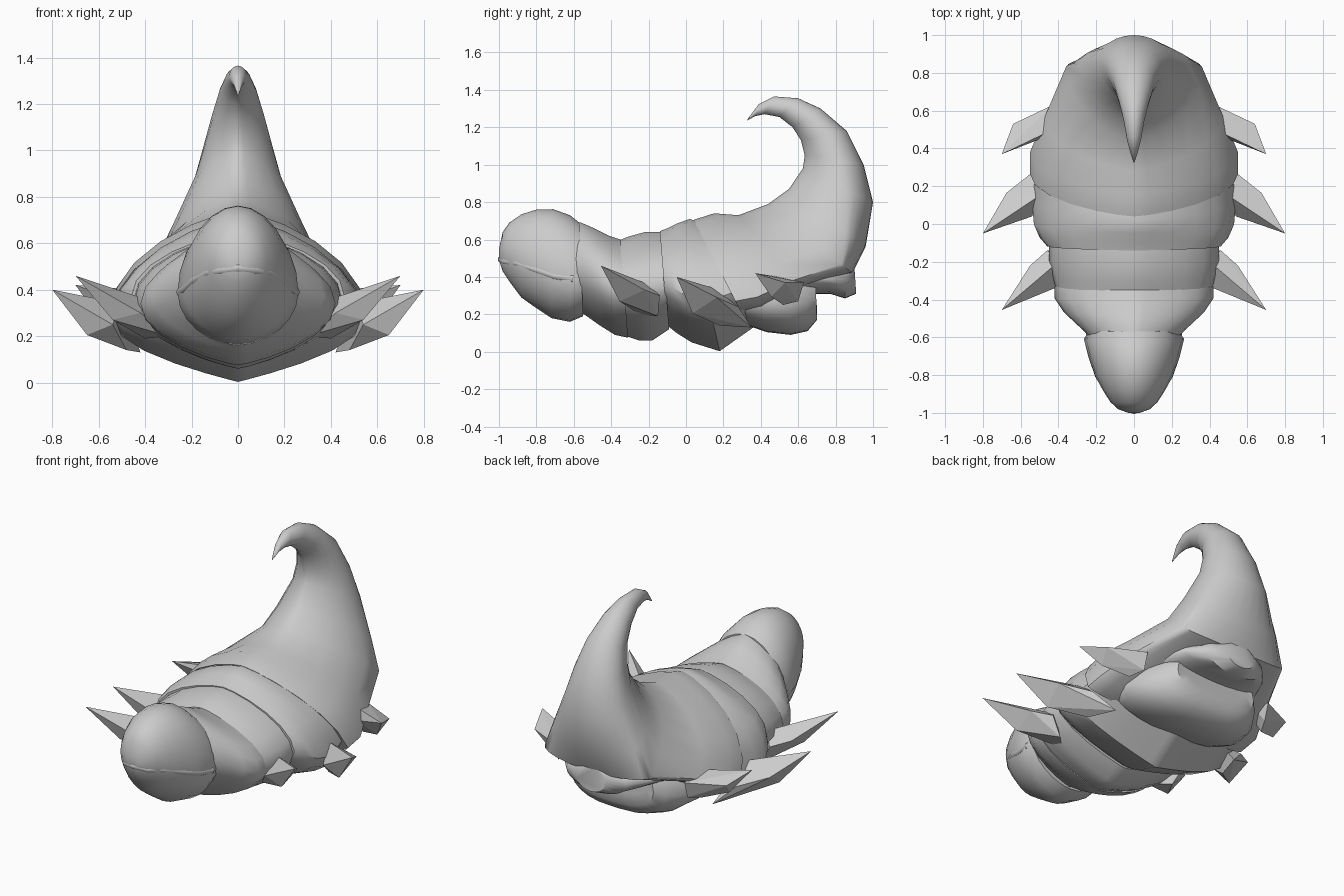
import bpy
import bmesh
from math import sin, cos, pi, radians, copysign
from mathutils import Vector

default = bpy.data.objects.get("Cube")
if default:
    bpy.data.objects.remove(default, do_unlink=True)

# One plain clay colour for everything
CLAY = (0.6, 0.6, 0.6, 1)
clay = bpy.data.materials.new("clay_grey")
clay.use_nodes = True
clay.diffuse_color = CLAY
shader = next(n for n in clay.node_tree.nodes if n.type == "BSDF_PRINCIPLED")
shader.inputs["Base Color"].default_value = CLAY
shader.inputs["Roughness"].default_value = 0.8


def finish(bm, name, angle):
    """Turn a bmesh into a shaded object."""
    bmesh.ops.recalc_face_normals(bm, faces=bm.faces[:])
    mesh = bpy.data.meshes.new(name)
    bm.to_mesh(mesh)
    bm.free()
    mesh.materials.append(clay)
    obj = bpy.data.objects.new(name, mesh)
    bpy.context.collection.objects.link(obj)
    if angle:
        bpy.ops.object.select_all(action="DESELECT")
        obj.select_set(True)
        bpy.context.view_layer.objects.active = obj
        bpy.ops.object.shade_smooth_by_angle(angle=radians(angle))


def loft(name, rings, upper=1.0, lower=1.0, sides=24, angle=40):
    """Skin tilted rings: top y, top z, bottom y, bottom z, half width, widest fraction.
    The upper and lower powers make each half fuller (small) or more pointed (large)."""
    bm = bmesh.new()
    loops = []
    for ty, tz, by, bz, width, widest in rings:
        top, bottom = Vector((0, ty, tz)), Vector((0, by, bz))
        loop = []
        for i in range(sides):
            a = 2 * pi * i / sides
            is_upper = cos(a) > 0
            reach = widest if is_upper else 1 - widest
            p = top.lerp(bottom, widest - reach * cos(a))
            power = upper if is_upper else lower
            p.x = width * copysign(abs(sin(a)) ** power, sin(a))
            loop.append(bm.verts.new(p))
        loops.append(loop)
    for one, two in zip(loops, loops[1:]):
        for i in range(sides):
            j = (i + 1) % sides
            bm.faces.new((one[i], one[j], two[j], two[i]))
    bm.faces.new(loops[0])
    bm.faces.new(loops[-1])
    finish(bm, name, angle)


def side_spikes(name, points):
    """Faceted spike on each side, as the hull of a few corners."""
    for side, label in ((1, "left"), (-1, "right")):
        bm = bmesh.new()
        for x, y, z in points:
            bm.verts.new((x * side, y, z))
        bmesh.ops.convex_hull(bm, input=bm.verts[:])
        finish(bm, f"{name}_{label}", 0)


# Rounded head
loft("head", [
    (-1, .55, -1, .49, .03, .5),
    (-.98, .64, -.98, .43, .085, .5),
    (-.945, .69, -.94, .37, .125, .5),
    (-.88, .735, -.88, .29, .165, .52),
    (-.8, .76, -.81, .24, .205, .55),
    (-.71, .762, -.72, .18, .235, .58),
    (-.62, .73, -.62, .16, .26, .6),
    (-.57, .69, -.55, .19, .25, .6),
], 1.05, 1.1)

# Lip fold wrapping the front of the head
path = [(0, -.985, .495), (.07, -.962, .485), (.125, -.9, .475),
        (.185, -.8, .44), (.22, -.7, .405), (.245, -.6, .39)]
path = [(-x, y, z) for x, y, z in reversed(path[1:])] + path
curve = bpy.data.curves.new("lip", "CURVE")
curve.dimensions = "3D"
curve.bevel_depth = 0.022
curve.bevel_resolution = 2
spline = curve.splines.new("POLY")
spline.points.add(len(path) - 1)
for point, co in zip(spline.points, path):
    point.co = (*co, 1)
curve.materials.append(clay)
lip = bpy.data.objects.new("lip", curve)
bpy.context.collection.objects.link(lip)

# Neck segment: two overlapping bands
loft("neck_band_front", [
    (-.63, .69, -.58, .22, .23, .55),
    (-.56, .69, -.53, .19, .29, .55),
    (-.48, .655, -.46, .14, .37, .55),
    (-.41, .62, -.38, .09, .42, .53),
    (-.35, .6, -.31, .075, .42, .5),
], 1.5, 1.6)
loft("neck_band_rear", [
    (-.37, .59, -.34, .09, .41, .5),
    (-.31, .615, -.25, .06, .43, .5),
    (-.22, .64, -.18, .06, .45, .52),
    (-.13, .64, -.09, .12, .45, .55),
], 1.4, 1.7)

# Middle segment with a keeled belly
loft("middle_segment", [
    (-.14, .645, -.1, .14, .46, .55),
    (-.1, .66, -.05, .1, .5, .57),
    (-.05, .685, .03, .05, .53, .6),
    (.02, .71, .18, .003, .54, .62),
    (.1, .68, .36, .13, .52, .65),
], 1.4, 2.0)

# Rear belly lobe below the horn shell
loft("rear_belly", [
    (.26, .5, .33, .14, .4, .6),
    (.4, .5, .43, .105, .42, .6),
    (.55, .5, .56, .09, .38, .6),
    (.64, .5, .65, .11, .32, .6),
    (.69, .48, .7, .17, .27, .6),
    (.68, .45, .7, .24, .22, .6),
], 1.0, 0.7)

# Small tail flap under the back of the shell
loft("tail_flap", [
    (.62, .45, .62, .31, .34, .5),
    (.76, .46, .77, .31, .28, .5),
    (.86, .47, .85, .285, .2, .5),
    (.9, .46, .91, .31, .1, .5),
])

# Rear shell sweeping up into the hooked horn
loft("horn_shell", [
    (.04, .705, .3, .2, .55, .86),
    (.15, .74, .42, .22, .55, .86),
    (.28, .73, .6, .33, .475, .88),
    (.44, .79, .89, .42, .36, .87),
    (.55, .87, .96, .56, .285, .74),
    (.625, .98, 1, .8, .19, .62),
    (.635, 1.05, .95, 1, .148, .6),
    (.615, 1.13, .86, 1.18, .11, .58),
    (.57, 1.2, .72, 1.3, .08, .55),
    (.5, 1.255, .6, 1.355, .055, .5),
    (.42, 1.27, .47, 1.365, .037, .5),
    (.37, 1.26, .39, 1.325, .02, .5),
    (.325, 1.235, .33, 1.245, .003, .5),
], 1.45, 1.0)

# Faceted side spikes, front to back
side_spikes("front_spike", [
    (.7, -.455, .46), (.55, -.22, .33), (.54, -.355, .27), (.46, -.14, .3),
    (.4, -.15, .19), (.3, -.25, .2), (.42, -.34, .3), (.4, -.2, .36)])
side_spikes("middle_spike", [
    (.8, -.05, .4), (.675, .165, .29), (.65, .035, .205), (.53, .28, .24),
    (.48, .18, .14), (.42, .35, .13), (.54, .04, .25), (.5, .15, .34)])
side_spikes("rear_spike", [
    (.7, .37, .42), (.64, .53, .37), (.61, .455, .295), (.43, .63, .37),
    (.43, .6, .27), (.47, .52, .25), (.47, .46, .34), (.43, .5, .4)])
